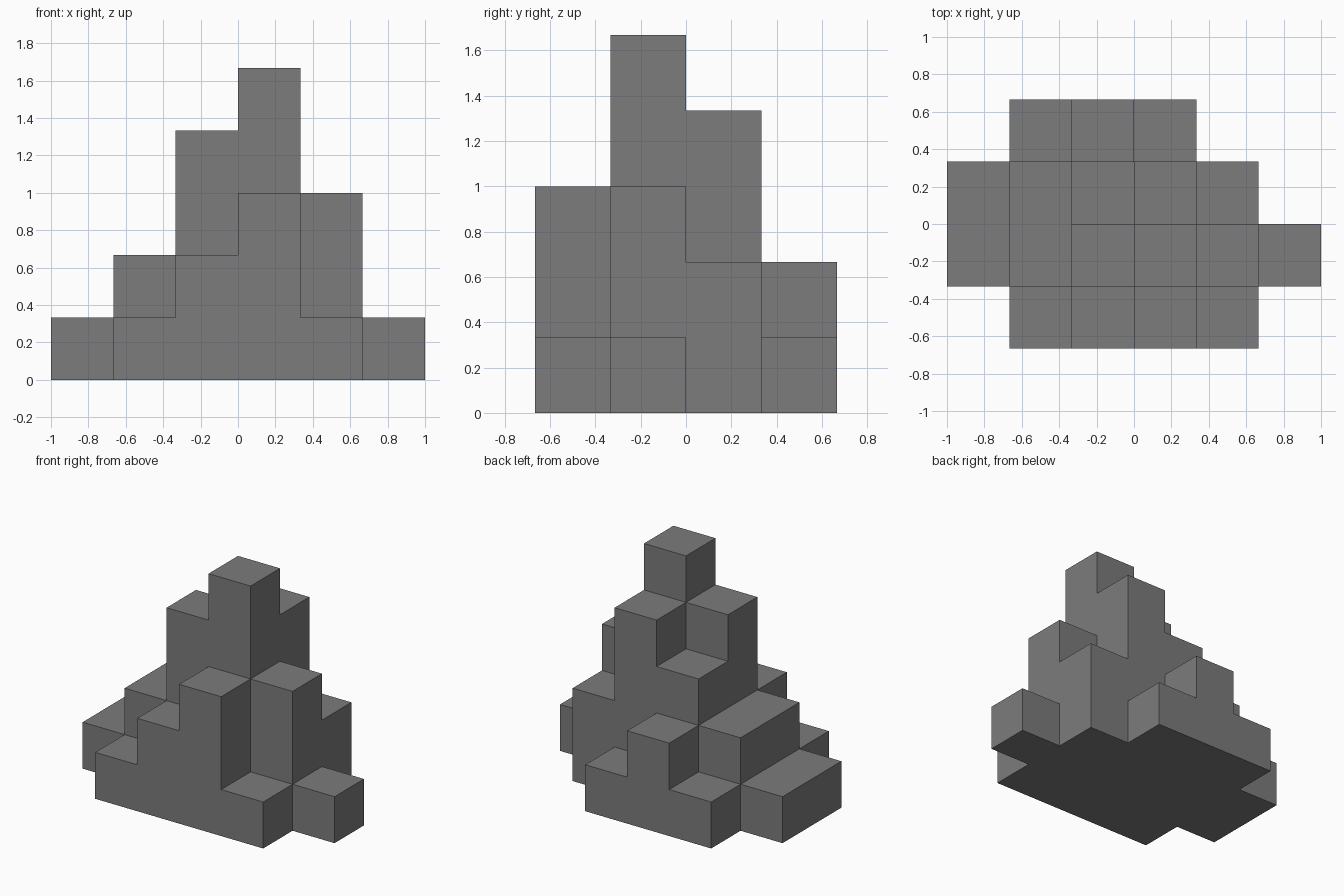
import bpy
import bmesh
from mathutils import Vector

cube = bpy.data.objects.get("Cube")
if cube:
    bpy.data.objects.remove(cube, do_unlink=True)

# One flat grey
grey = bpy.data.materials.new("stone_grey")
grey.use_nodes = True
colour = (0.2, 0.2, 0.2, 1)
grey.diffuse_color = colour
grey.node_tree.nodes["Principled BSDF"].inputs["Base Color"].default_value = colour

# Stack height of each column of blocks, rows listed front to back
ROWS = ["012310", "124531", "123420", "012100"]
UNIT = 1 / 3
blocks = {(x, y, z)
          for y, row in enumerate(ROWS)
          for x, height in enumerate(row)
          for z in range(int(height))}
centre = Vector((len(ROWS[0]) / 2, len(ROWS) / 2, 0))


def add_side(bm, block, axis, sign):
    """Add the square on one side of a block, facing outward."""
    u, v = (axis + 1) % 3, (axis + 2) % 3
    corners = []
    for a, b in ((-1, -1), (1, -1), (1, 1), (-1, 1))[::sign]:
        p = Vector(block) + Vector((0.5, 0.5, 0.5))
        p[axis] += sign / 2
        p[u] += a / 2
        p[v] += b / 2
        corners.append(bm.verts.new((p - centre) * UNIT))
    bm.faces.new(corners)


# Outer skin of the stacked blocks: only sides with no neighbour
bm = bmesh.new()
for block in sorted(blocks):
    for axis in range(3):
        for sign in (-1, 1):
            neighbour = list(block)
            neighbour[axis] += sign
            if tuple(neighbour) not in blocks:
                add_side(bm, block, axis, sign)

# Weld the skin and merge flush squares into single flat faces
bmesh.ops.remove_doubles(bm, verts=bm.verts, dist=0.001)
bmesh.ops.dissolve_limit(bm, angle_limit=0.01, verts=bm.verts, edges=bm.edges)

mesh = bpy.data.meshes.new("stepped_block_tower")
bm.to_mesh(mesh)
bm.free()
mesh.materials.append(grey)
tower = bpy.data.objects.new("stepped_block_tower", mesh)
bpy.context.collection.objects.link(tower)
